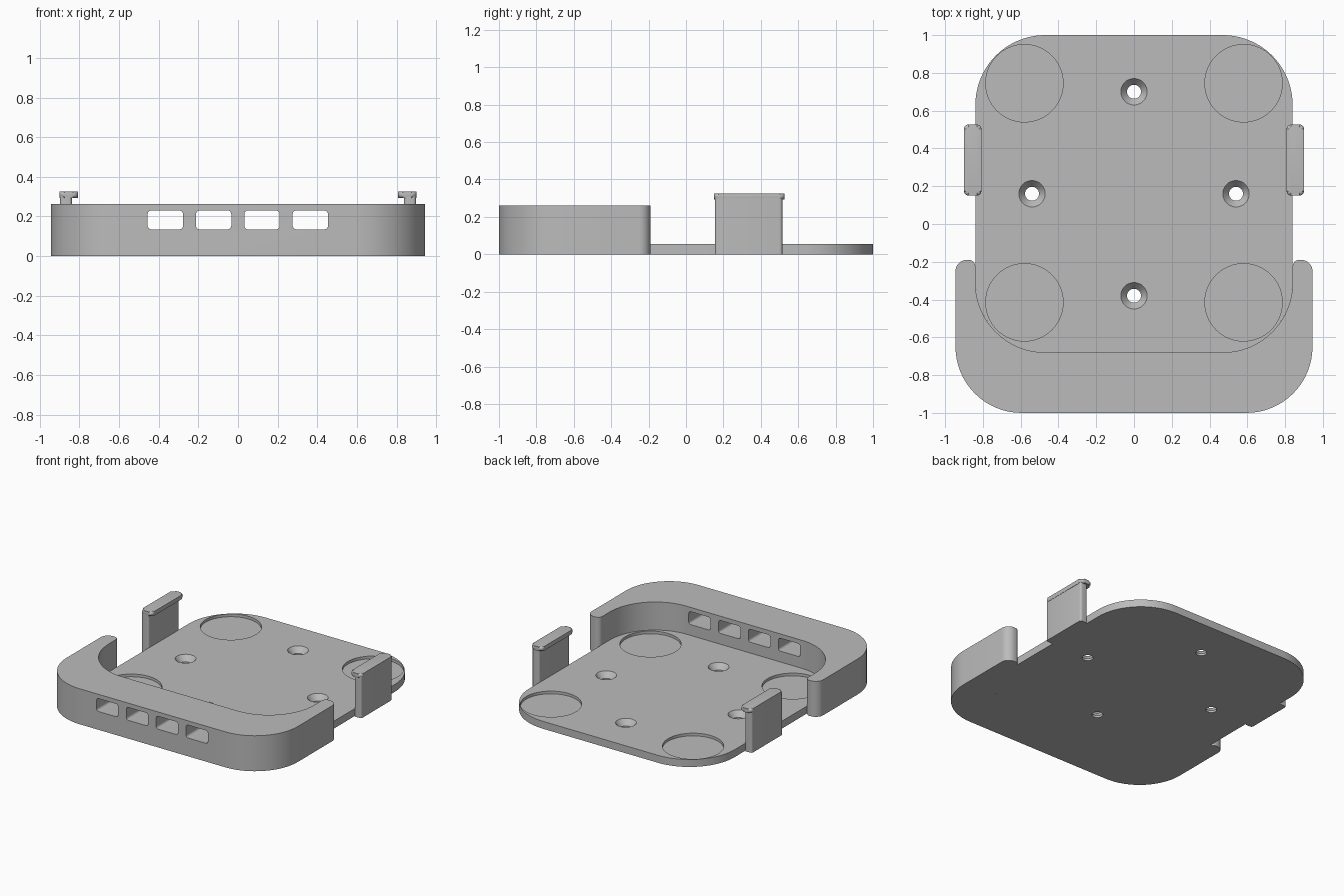
import bpy, bmesh, math
from mathutils import Vector, Matrix

cube = bpy.data.objects.get("Cube")
if cube:
    bpy.data.objects.remove(cube, do_unlink=True)

grey = bpy.data.materials.new("plain_grey")
grey.use_nodes = True
COLOUR = (0.5, 0.5, 0.5, 1)
grey.diffuse_color = COLOUR
grey.node_tree.nodes["Principled BSDF"].inputs["Base Color"].default_value = COLOUR


def rounded(corners, steps=12):
    """Round each (x, y, radius) corner of a polygon, convex or concave."""
    pts = []
    for i, (x, y, r) in enumerate(corners):
        p = Vector((x, y))
        a = (Vector(corners[i - 1][:2]) - p).normalized()
        b = (Vector(corners[(i + 1) % len(corners)][:2]) - p).normalized()
        if r == 0:
            pts.append(p)
            continue
        half = a.angle(b) / 2
        centre = p + (a + b).normalized() * r / math.sin(half)
        start = p + a * r / math.tan(half) - centre
        end = p + b * r / math.tan(half) - centre
        sweep = start.angle_signed(end)
        for k in range(steps + 1):
            pts.append(centre + Matrix.Rotation(-sweep * k / steps, 2) @ start)
    return pts


def rect(x0, x1, y0, y1, r, steps=12):
    return rounded([(x0, y0, r), (x1, y0, r), (x1, y1, r), (x0, y1, r)], steps)


def loft(bm, rings):
    """Skin closed rings of 3D points and cap both ends."""
    loops = [[bm.verts.new(p) for p in ring] for ring in rings]
    n = len(loops[0])
    for lo, hi in zip(loops, loops[1:]):
        for i in range(n):
            j = (i + 1) % n
            bm.faces.new((lo[i], lo[j], hi[j], hi[i]))
    bm.faces.new(loops[0][::-1])
    bm.faces.new(loops[-1])


def prism(bm, outline, z0, z1):
    loft(bm, [[(p.x, p.y, z) for p in outline] for z in (z0, z1)])


def lathe(bm, x, y, profile, sides):
    loft(bm, [[(x + r * math.cos(math.tau * i / sides),
                y + r * math.sin(math.tau * i / sides), z)
               for i in range(sides)] for r, z in profile])


def round_edges(bm, size, choose):
    edges = [e for e in bm.edges if choose(e)]
    bmesh.ops.bevel(bm, geom=edges, offset=size, segments=4, profile=0.5,
                    affect='EDGES', clamp_overlap=True)


def finish(name, bm):
    bmesh.ops.recalc_face_normals(bm, faces=bm.faces[:])
    mesh = bpy.data.meshes.new(name)
    bm.to_mesh(mesh)
    bm.free()
    mesh.materials.append(grey)
    obj = bpy.data.objects.new(name, mesh)
    bpy.context.collection.objects.link(obj)
    return obj


def activate(obj):
    bpy.ops.object.select_all(action='DESELECT')
    obj.select_set(True)
    bpy.context.view_layer.objects.active = obj


def carve(obj, cutter):
    mod = obj.modifiers.new("cut", 'BOOLEAN')
    mod.operation, mod.solver, mod.object = 'DIFFERENCE', 'EXACT', cutter
    activate(obj)
    bpy.ops.object.modifier_apply(modifier=mod.name)
    bpy.data.objects.remove(cutter, do_unlink=True)


def smooth(obj):
    activate(obj)
    bpy.ops.object.shade_smooth_by_angle(angle=math.radians(30))


IN_X, IN_Y, IN_R = 0.84, -0.68, 0.37
OUT_X, END_Y = 0.945, -0.19
PLATE_TOP = 0.055

# Base plate with shallow foot pockets and countersunk screw holes
bm = bmesh.new()
prism(bm, rect(-IN_X, IN_X, IN_Y, 1.0, IN_R, 20), 0, PLATE_TOP)
plate = finish("base_plate", bm)

bm = bmesh.new()
for x in (-0.58, 0.58):
    for y in (-0.415, 0.745):
        lathe(bm, x, y, [(0.205, 0.035), (0.205, 0.1)], 64)
for x, y in ((0, 0.7), (0, -0.38), (-0.54, 0.16), (0.54, 0.16)):
    lathe(bm, x, y, [(0.037, -0.05), (0.037, 0.015), (0.07, PLATE_TOP), (0.07, 0.1)], 32)
carve(plate, finish("plate_cutter", bm))
smooth(plate)

# U-shaped front wall, rounded along its outer top edge
bm = bmesh.new()
right_half = [(IN_X, IN_Y, IN_R), (IN_X, END_Y, 0.035),
              (OUT_X, END_Y, 0.06), (OUT_X, -1.0, 0.35)]
left_half = [(-x, y, r) for x, y, r in reversed(right_half)]
prism(bm, rounded(right_half + left_half, 16), 0, 0.262)


def outer_top(e):
    mid = (e.verts[0].co + e.verts[1].co) / 2
    inner = abs(mid.x) < IN_X + 0.001 and IN_Y - 0.001 < mid.y < END_Y - 0.03
    return all(v.co.z > 0.2 for v in e.verts) and not inner


round_edges(bm, 0.022, outer_top)
wall = finish("front_wall", bm)

# Row of four cable windows through the wall
bm = bmesh.new()
for i in range(4):
    x = -0.367 + i * 0.244
    prism(bm, rect(x - 0.089, x + 0.089, 0.135, 0.23, 0.018, 6), 0.6, 1.1)
bmesh.ops.rotate(bm, verts=bm.verts[:], matrix=Matrix.Rotation(math.pi / 2, 3, 'X'))
carve(wall, finish("window_cutter", bm))
smooth(wall)

# Side clips: a thin upright arm with a rounded lip facing inwards
for side, sign in (("left", 1), ("right", -1)):
    xs = sorted((sign * 0.838, sign * 0.898))
    bm = bmesh.new()
    prism(bm, rect(*xs, 0.155, 0.515, 0.015, 5), 0, 0.305)
    smooth(finish(side + "_clip_arm", bm))

    xs = sorted((sign * 0.808, sign * 0.9))
    bm = bmesh.new()
    prism(bm, rect(*xs, 0.15, 0.527, 0.025, 6), 0.294, 0.325)
    round_edges(bm, 0.014, lambda e: abs(e.verts[0].co.z - e.verts[1].co.z) < 0.001)
    smooth(finish(side + "_clip_lip", bm))
